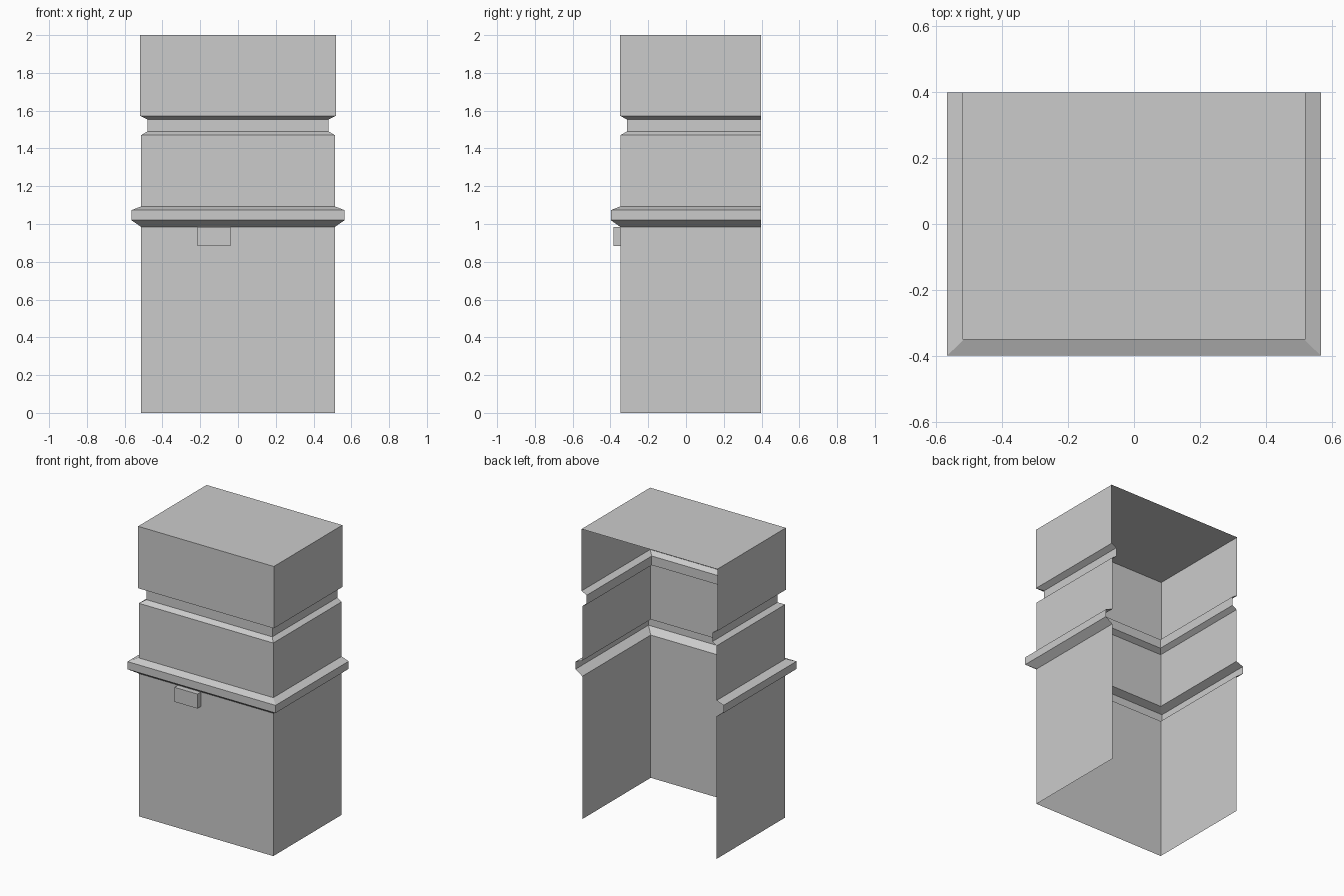
import bpy, bmesh

if "Cube" in bpy.data.objects:
    bpy.data.objects.remove(bpy.data.objects["Cube"])

BACK = 0.398  # open rear edge of the shell

grey = bpy.data.materials.new("plain grey")
grey.diffuse_color = (0.6, 0.6, 0.6, 1)
grey.use_nodes = True
grey.node_tree.nodes["Principled BSDF"].inputs["Base Color"].default_value = grey.diffuse_color


def finish(name, bm):
    mesh = bpy.data.meshes.new(name)
    bm.to_mesh(mesh)
    bm.free()
    mesh.materials.append(grey)
    obj = bpy.data.objects.new(name, mesh)
    bpy.context.collection.objects.link(obj)
    return obj


# Shell profile from ground to roof: half width, front y, height
profile = [
    (0.513, -0.348, 0.0),
    (0.513, -0.348, 0.985),   # ledge underside
    (0.565, -0.398, 1.02),
    (0.565, -0.398, 1.073),
    (0.513, -0.348, 1.093),   # upper wall
    (0.513, -0.348, 1.47),
    (0.48, -0.312, 1.49),     # recessed band
    (0.48, -0.312, 1.553),
    (0.518, -0.349, 1.573),   # top block
    (0.518, -0.349, 2.0),
]

# Three-sided wall, open at the back and bottom, with a flat roof
bm = bmesh.new()
rings = [[bm.verts.new(p) for p in ((-w, BACK, z), (-w, y, z), (w, y, z), (w, BACK, z))]
         for w, y, z in profile]
for low, high in zip(rings, rings[1:]):
    for i in range(3):
        bm.faces.new((low[i], low[i + 1], high[i + 1], high[i]))
bm.faces.new(rings[-1])
finish("building_shell", bm)

# Small block under the ledge, open where it meets the wall
bm = bmesh.new()
bmesh.ops.create_cube(bm, size=1)
for v in bm.verts:
    v.co.x = -0.1275 + v.co.x * 0.175
    v.co.y = -0.3665 + v.co.y * 0.037
    v.co.z = 0.934 + v.co.z * 0.1
bm.normal_update()
bmesh.ops.delete(bm, geom=[f for f in bm.faces if f.normal.y > 0.9], context='FACES_ONLY')
finish("wall_block", bm)
